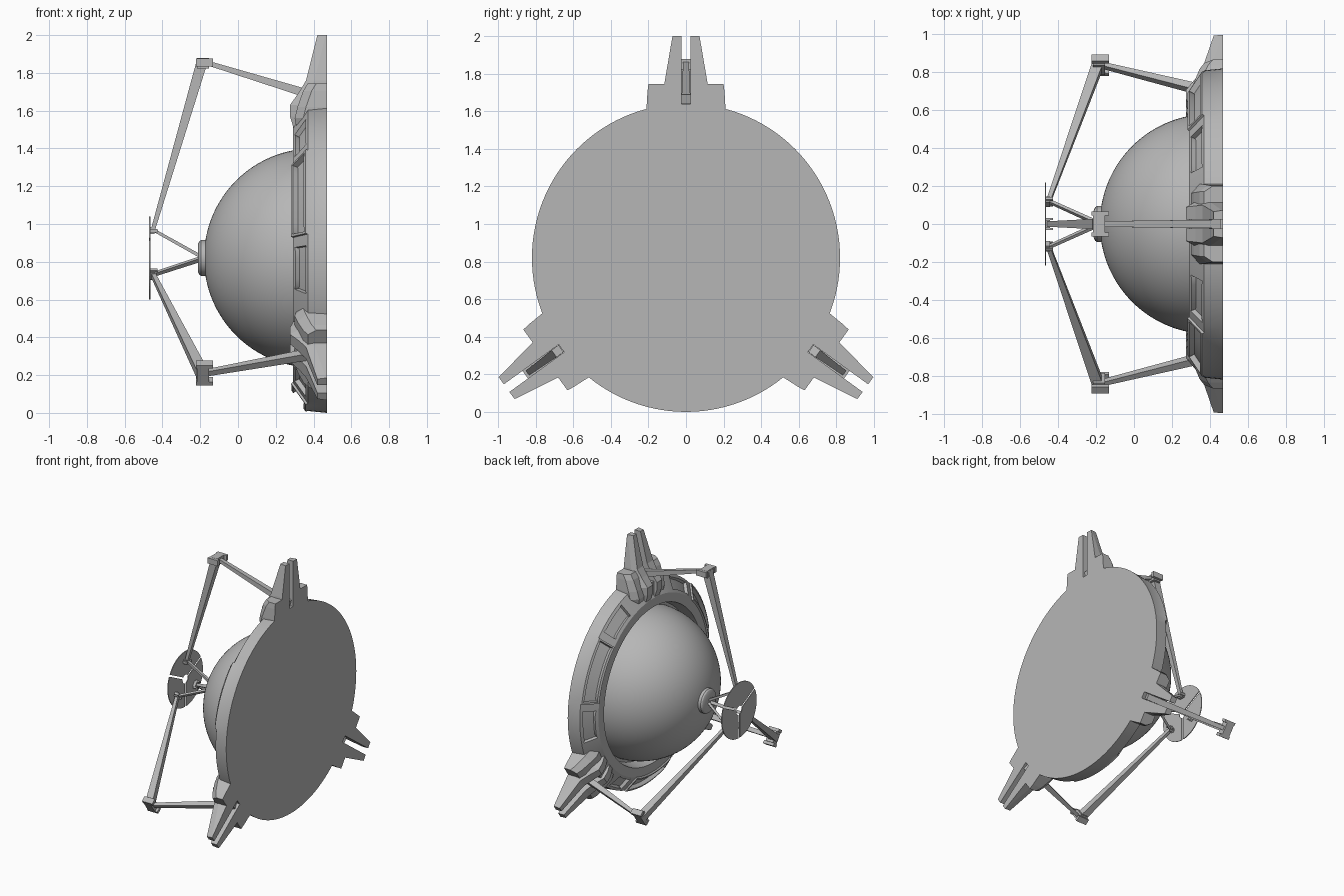
import bpy, bmesh, math
from math import sin, cos, radians, pi
from mathutils import Vector

if "Cube" in bpy.data.objects:
    bpy.data.objects.remove(bpy.data.objects["Cube"])

CZ = 0.82                       # height of the dish axis
ARMS = (90, 216, 324)           # bracket directions around the axis
GAPS = (27, 153, 270)           # mid directions between brackets
SEG = 120

grey = bpy.data.materials.new("light_grey")
grey.diffuse_color = (0.47, 0.47, 0.47, 1)
grey.use_nodes = True
grey.node_tree.nodes["Principled BSDF"].inputs["Base Color"].default_value = grey.diffuse_color


def place(x, r, t, a):
    """Axial x, radial r, tangential t at angle a (degrees) to world space."""
    c, s = cos(radians(a)), sin(radians(a))
    return Vector((x, r * c - t * s, CZ + r * s + t * c))


def finish(name, bm, smooth=False):
    bmesh.ops.recalc_face_normals(bm, faces=bm.faces)
    me = bpy.data.meshes.new(name)
    bm.to_mesh(me)
    bm.free()
    me.materials.append(grey)
    ob = bpy.data.objects.new(name, me)
    bpy.context.collection.objects.link(ob)
    if smooth:
        bpy.ops.object.select_all(action='DESELECT')
        ob.select_set(True)
        bpy.context.view_layer.objects.active = ob
        bpy.ops.object.shade_smooth_by_angle(angle=radians(30))
    return ob


def revolve(profile, seg=SEG):
    """Lathe an (x, r) profile round the axis; end loops are capped."""
    bm = bmesh.new()
    rings = [[bm.verts.new(place(x, r, 0, 360 * i / seg)) for i in range(seg)]
             for x, r in profile]
    bands = []
    for A, B in zip(rings, rings[1:]):
        bands.append([bm.faces.new((A[i], A[(i + 1) % seg], B[(i + 1) % seg], B[i]))
                      for i in range(seg)])
    bm.faces.new(rings[0])
    bm.faces.new(rings[-1])
    bmesh.ops.recalc_face_normals(bm, faces=bm.faces)
    return bm, bands


def loft(bm, loops):
    """Skin a list of equal point loops into a closed solid."""
    vs = [[bm.verts.new(p) for p in lp] for lp in loops]
    n = len(vs[0])
    for A, B in zip(vs, vs[1:]):
        for i in range(n):
            bm.faces.new((A[i], A[(i + 1) % n], B[(i + 1) % n], B[i]))
    bm.faces.new(vs[0])
    bm.faces.new(vs[-1])


def beam(bm, a, p0, p1, s0, s1):
    """Tapered bar between (x, r) points; s = (half width, half depth)."""
    d = (Vector(p1) - Vector(p0)).normalized()
    n = Vector((-d.y, d.x))
    loops = []
    for p, (w, h) in ((p0, s0), (p1, s1)):
        loops.append([place(p[0] + n.x * h * k, p[1] + n.y * h * k, w * j, a)
                      for j, k in ((-1, -1), (1, -1), (1, 1), (-1, 1))])
    loft(bm, loops)


def block(bm, a, x, r, t, hx, hr, ht):
    loft(bm, [[place(x + hx * i, r + hr * j, t + k * ht, a)
               for i, j in ((-1, -1), (1, -1), (1, 1), (-1, 1))] for k in (-1, 1)])


# dish ring: flat back, sloped rim, trough round the dome
bm, bands = revolve([(0.47, 0.3), (0.47, 0.82), (0.37, 0.81), (0.29, 0.69),
                     (0.29, 0.62), (0.38, 0.60), (0.38, 0.45)])
slope = bands[2]


def sector(a0, a1):
    step = 360 / SEG
    return [slope[int(round((a0 + k * step) / step)) % SEG]
            for k in range(int(round((a1 - a0) / step)))]


for g in GAPS:
    # framed middle panel
    f = sector(g - 18, g + 18)
    bmesh.ops.inset_region(bm, faces=f, thickness=0.004, depth=0.012)
    bmesh.ops.inset_region(bm, faces=f, thickness=0.018, depth=0.0)
    bmesh.ops.inset_region(bm, faces=f, thickness=0.003, depth=-0.03)
    # recessed side panels
    end = 36 if g == 270 else 42
    for a0, a1 in ((g - end, g - 21), (g + 21, g + end)):
        f = sector(a0, a1)
        bmesh.ops.inset_region(bm, faces=f, thickness=0.025, depth=0.0)
        bmesh.ops.inset_region(bm, faces=f, thickness=0.003, depth=-0.025)
finish("dish_ring", bm, True)

# dome
R, cx = 0.58, 0.40
prof = [(cx - R * cos(k * pi / 64), R * sin(k * pi / 64)) for k in range(1, 32)]
bm, _ = revolve(prof, 96)
finish("dome", bm, True)

# cap on the dome tip
bm, _ = revolve([(-0.15, 0.095), (-0.195, 0.095), (-0.205, 0.088),
                 (-0.213, 0.07), (-0.213, 0.02)], 48)
finish("dome_cap", bm, True)

# front disc: three sectors split by slits, with a centre hole
bm = bmesh.new()
for a0 in GAPS:
    a1 = {27: 153, 153: 270, 270: 387}[a0]

    def arc(r, trim, x, n=20):
        s, e = a0 + trim, a1 - trim
        return [place(x, r, 0, s + (e - s) * i / n) for i in range(n + 1)]
    inner = [arc(0.035, 12, x) for x in (-0.47, -0.464)]
    outer = [arc(0.22, 2, x) for x in (-0.47, -0.464)]
    n = len(inner[0])
    loft(bm, [[inner[0][i], outer[0][i], outer[1][i], inner[1][i]] for i in range(n)])
finish("front_disc", bm)

# bracket sections: r, front x, inner t, outer t at back, outer t at front
PRONG = [(0.67, 0.30, 0.025, 0.10, 0.085), (0.75, 0.275, 0.025, 0.11, 0.09),
         (0.81, 0.275, 0.025, 0.115, 0.09), (0.88, 0.325, 0.025, 0.118, 0.095),
         (0.94, 0.36, 0.025, 0.113, 0.10), (1.18, 0.42, 0.025, 0.072, 0.065)]
WING = [(0.66, 0.315, 0.07, 0.20, 0.15), (0.74, 0.30, 0.07, 0.21, 0.16),
        (0.80, 0.315, 0.07, 0.21, 0.165), (0.885, 0.345, 0.07, 0.205, 0.17),
        (0.925, 0.37, 0.07, 0.20, 0.17)]

for i, a in enumerate(ARMS, 1):
    # forked bracket
    bm = bmesh.new()
    for s in (-1, 1):
        for shape in (PRONG, WING):
            loft(bm, [[place(0.47, r, s * t0, a), place(0.47, r, s * t1, a),
                       place(xf + 0.045, r, s * t1, a), place(xf, r, s * tf, a),
                       place(xf, r, s * t0, a)] for r, xf, t0, t1, tf in shape])
    block(bm, a, 0.375, 0.74, 0, 0.075, 0.075, 0.03)
    finish(f"bracket_{i}", bm)

    # folding arm
    bm = bmesh.new()
    beam(bm, a, (0.45, 0.845), (-0.17, 1.035), (0.023, 0.024), (0.015, 0.012))
    beam(bm, a, (-0.19, 1.04), (-0.45, 0.15), (0.027, 0.029), (0.014, 0.011))
    finish(f"folding_arm_{i}", bm)

    # elbow joint with end lugs
    bm = bmesh.new()
    block(bm, a, -0.185, 1.03, 0, 0.032, 0.028, 0.045)
    for s in (-1, 1):
        block(bm, a, -0.178, 1.035, s * 0.055, 0.045, 0.022, 0.011)
    finish(f"elbow_joint_{i}", bm)

    # thin strut from cap to disc, and its hinge
    bm = bmesh.new()
    beam(bm, a, (-0.46, 0.155), (-0.20, 0.01), (0.010, 0.008), (0.012, 0.009))
    finish(f"disc_strut_{i}", bm)
    bm = bmesh.new()
    block(bm, a, -0.455, 0.145, 0, 0.013, 0.018, 0.022)
    for s in (-1, 1):
        block(bm, a, -0.447, 0.145, s * 0.026, 0.02, 0.009, 0.005)
    finish(f"disc_hinge_{i}", bm)
